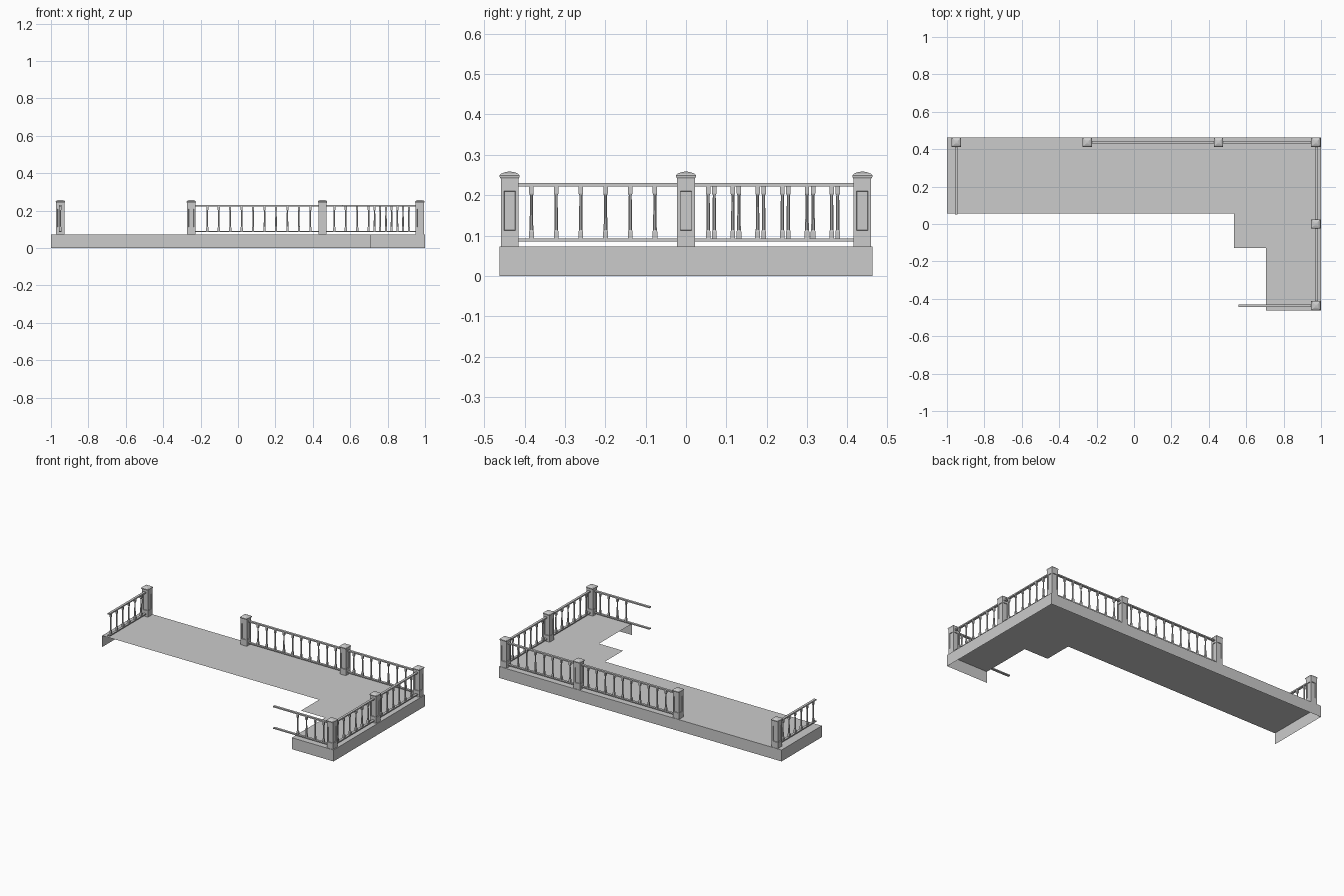
import bpy, bmesh, math
from mathutils import Vector

if "Cube" in bpy.data.objects:
    bpy.data.objects.remove(bpy.data.objects["Cube"])

DECK_Z = 0.073
YB = 0.462          # back / front extent
POST_Y = 0.437
RIGHT_X = 0.972
LEFT_X = -0.95


def make_object(name, bm):
    bmesh.ops.recalc_face_normals(bm, faces=bm.faces)
    mesh = bpy.data.meshes.new(name)
    bm.to_mesh(mesh)
    bm.free()
    ob = bpy.data.objects.new(name, mesh)
    bpy.context.collection.objects.link(ob)
    return ob


def loft(bm, profile, x=0, y=0, sides=4):
    """Stack rings of (half width, z) into a closed, tapered solid."""
    k = 1 / math.cos(math.pi / sides)
    rings = []
    for r, z in profile:
        ring = []
        for i in range(sides):
            a = 2 * math.pi * (i + 0.5) / sides
            ring.append(bm.verts.new((x + r * k * math.cos(a), y + r * k * math.sin(a), z)))
        rings.append(ring)
    faces = []
    for a, b in zip(rings, rings[1:]):
        for i in range(sides):
            j = (i + 1) % sides
            faces.append(bm.faces.new((a[i], a[j], b[j], b[i])))
    bm.faces.new(rings[0][::-1])
    bm.faces.new(rings[-1])
    return faces


def box(bm, lo, hi):
    lo, hi = Vector(lo), Vector(hi)
    verts = bmesh.ops.create_cube(bm, size=1)["verts"]
    bmesh.ops.scale(bm, vec=hi - lo, verts=verts)
    bmesh.ops.translate(bm, vec=(lo + hi) / 2, verts=verts)


# Deck: open-bottomed L-shaped sheet with skirts on its outer edges
outline = [(-1, 0.055), (-1, YB), (1, YB), (1, -YB), (0.705, -YB),
           (0.705, -0.127), (0.535, -0.127), (0.535, 0.055)]
bm = bmesh.new()
top = [bm.verts.new((x, y, DECK_Z)) for x, y in outline]
bm.faces.new(top[::-1])
low = [bm.verts.new((x, y, 0)) for x, y in outline[:5]]
for i in range(4):
    bm.faces.new((top[i], top[i + 1], low[i + 1], low[i]))
make_object("deck", bm)


# Posts with recessed panels and domed square caps
def post(name, x, y):
    bm = bmesh.new()
    sides = loft(bm, [(0.022, DECK_Z), (0.022, 0.243)], x, y)
    bm.normal_update()
    for f in sides:
        # Panel border: even side margins, taller margins top and bottom
        bmesh.ops.inset_region(bm, faces=[f], thickness=0.011)
        f.normal_update()
        n = f.normal.copy()
        for v in f.verts:
            v.co.z = 0.210 if v.co.z > 0.16 else 0.112
        bmesh.ops.inset_region(bm, faces=[f], thickness=0.0015, depth=0)
        bmesh.ops.translate(bm, vec=-n * 0.004, verts=f.verts)
    loft(bm, [(0.022, 0.241), (0.0245, 0.245), (0.0250, 0.249),
              (0.021, 0.253), (0.013, 0.2565), (0.005, 0.258)], x, y)
    make_object(name, bm)


for i, (x, y) in enumerate([(LEFT_X, POST_Y), (-0.25, POST_Y), (0.452, POST_Y),
                            (RIGHT_X, POST_Y), (RIGHT_X, 0), (RIGHT_X, -POST_Y)]):
    post(f"post_{i + 1}", x, y)


# Railing runs: two rails plus evenly spaced balusters
def rails(name, a, b):
    bm = bmesh.new()
    h = 0.0075
    along_x = a[1] == b[1]
    dx, dy = (0, h) if along_x else (h, 0)
    for z0, z1 in ((0.222, 0.230), (0.085, 0.092)):
        box(bm, (min(a[0], b[0]) - dx, min(a[1], b[1]) - dy, z0),
            (max(a[0], b[0]) + dx, max(a[1], b[1]) + dy, z1))
    make_object(name, bm)


def balusters(name, start, step, count):
    bm = bmesh.new()
    for i in range(count):
        x, y = start[0] + step[0] * i, start[1] + step[1] * i
        loft(bm, [(0.0058, 0.091), (0.0058, 0.110), (0.0042, 0.114)], x, y)
        loft(bm, [(0.0046, 0.112), (0.0036, 0.204)], x, y, 8)
        loft(bm, [(0.0042, 0.200), (0.0055, 0.204), (0.0055, 0.223)], x, y)
    make_object(name, bm)


S = 0.0612
rails("back_rails", (-0.25, POST_Y), (RIGHT_X, POST_Y))
rails("right_rails", (RIGHT_X + 0.003, -POST_Y), (RIGHT_X + 0.003, POST_Y))
rails("left_rails", (LEFT_X, 0.05), (LEFT_X, POST_Y))
rails("front_rails", (0.56, -POST_Y), (RIGHT_X, -POST_Y))

balusters("back_balusters_left", (-0.164, POST_Y), (S, 0), 10)
balusters("back_balusters_right", (0.515, POST_Y), (S, 0), 7)
balusters("right_balusters_front", (RIGHT_X + 0.003, -0.383), (0, S), 6)
balusters("right_balusters_back", (RIGHT_X + 0.003, 0.055), (0, S), 6)
balusters("left_balusters", (LEFT_X, 0.070), (0, S), 6)
balusters("front_balusters", (0.730, -POST_Y), (S, 0), 4)
